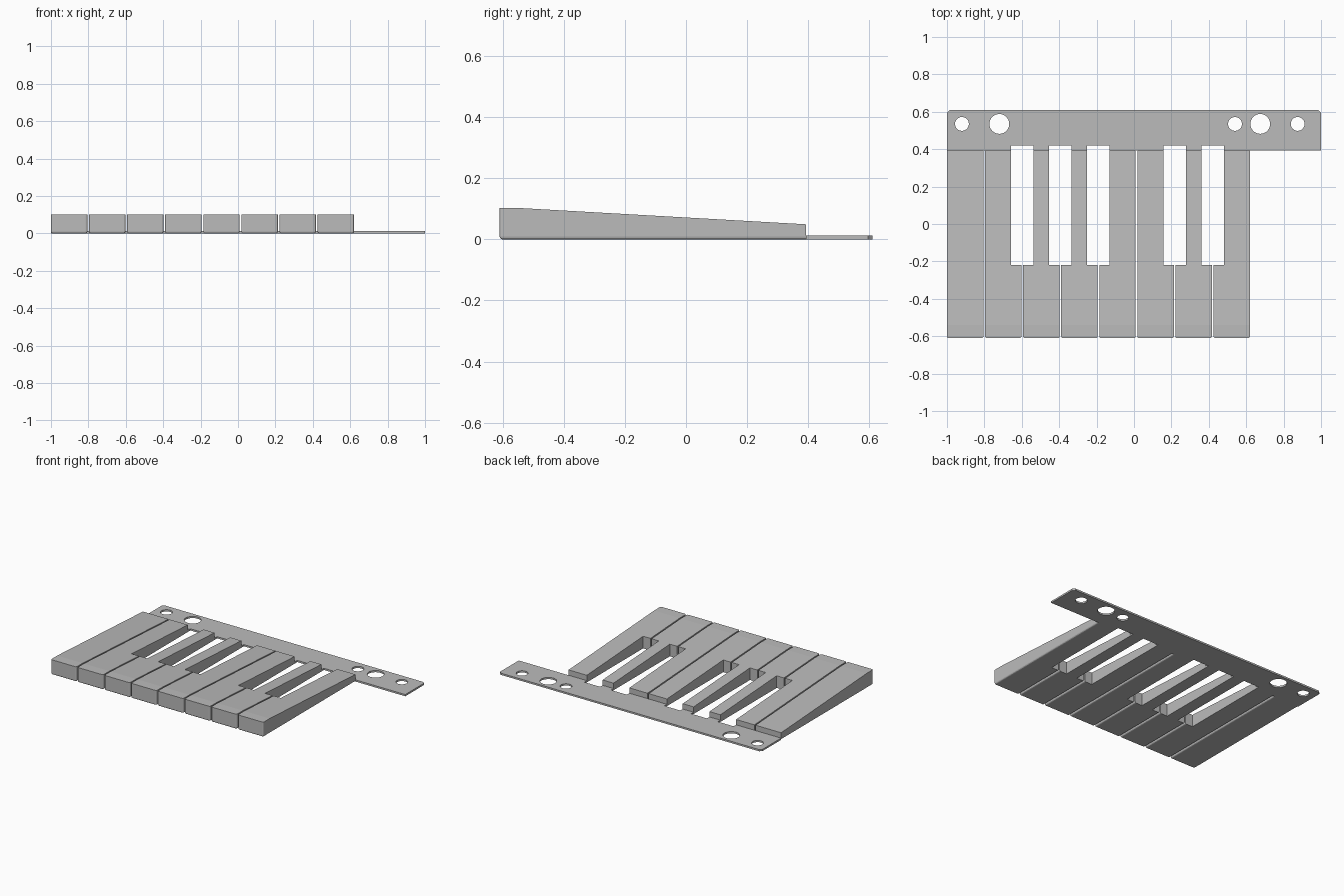
import bpy, bmesh, math
from mathutils import Vector

if "Cube" in bpy.data.objects:
    bpy.data.objects.remove(bpy.data.objects["Cube"])

grey = bpy.data.materials.new("light grey")
grey.use_nodes = True
colour = (0.5, 0.5, 0.5, 1)
grey.diffuse_color = colour
grey.node_tree.nodes["Principled BSDF"].inputs["Base Color"].default_value = colour

KEYS = 8
LEFT, RIGHT, GAP = -1.0, 0.62, 0.009
PITCH = (RIGHT - LEFT + GAP) / KEYS
FRONT, BACK = -0.61, 0.393
SLOT_HALF, SLOT_FRONT, SLOT_BACK = 0.06, -0.22, 0.42
SLOTTED = (2, 3, 4, 6, 7)          # key boundaries with a slot for a raised key
TOP_BREAK, TOP, TOP_BACK = -0.54, 0.102, 0.049
PLATE_TOP = 0.012


def boundary(i):
    return LEFT + PITCH * i - GAP / 2


def finish(bm, name):
    bmesh.ops.recalc_face_normals(bm, faces=bm.faces)
    mesh = bpy.data.meshes.new(name)
    bm.to_mesh(mesh)
    bm.free()
    mesh.materials.append(grey)
    obj = bpy.data.objects.new(name, mesh)
    bpy.context.collection.objects.link(obj)
    return obj


def loop_edges(bm, points):
    verts = [bm.verts.new((x, y, 0)) for x, y in points]
    return [bm.edges.new((a, b)) for a, b in zip(verts, verts[1:] + verts[:1])]


def extrude_up(bm, height):
    ret = bmesh.ops.extrude_face_region(bm, geom=bm.faces[:])
    top = [g for g in ret["geom"] if isinstance(g, bmesh.types.BMVert)]
    bmesh.ops.translate(bm, verts=top, vec=(0, 0, height))
    return top


def build_key(i):
    x0 = LEFT + PITCH * i
    x1 = x0 + PITCH - GAP
    # Outline, narrowed behind the slot front where a slot borders the key
    right = [(x1, FRONT), (x1, BACK)]
    left = [(x0, BACK), (x0, FRONT)]
    if i + 1 in SLOTTED:
        s = boundary(i + 1) - SLOT_HALF
        right = [(x1, FRONT), (x1, SLOT_FRONT), (s, SLOT_FRONT), (s, BACK)]
    if i in SLOTTED:
        s = boundary(i) + SLOT_HALF
        left = [(s, BACK), (s, SLOT_FRONT), (x0, SLOT_FRONT), (x0, FRONT)]
    bm = bmesh.new()
    bm.faces.new([bm.verts.new((x, y, 0)) for x, y in right + left])
    extrude_up(bm, TOP)
    # Flat lip at the front, then a slope down to the back
    bmesh.ops.bisect_plane(bm, geom=bm.verts[:] + bm.edges[:] + bm.faces[:],
                           plane_co=(0, TOP_BREAK, 0), plane_no=(0, 1, 0))
    for v in bm.verts:
        if v.co.z > TOP / 2 and v.co.y > TOP_BREAK:
            t = (v.co.y - TOP_BREAK) / (BACK - TOP_BREAK)
            v.co.z = TOP + (TOP_BACK - TOP) * t

    # Round the front corners and the lower outer edges
    def rounded(e):
        a, b = (v.co for v in e.verts)
        front = abs(a.y - FRONT) < 1e-4 and abs(b.y - FRONT) < 1e-4
        side = any(abs(a.x - x) < 1e-4 and abs(b.x - x) < 1e-4 for x in (x0, x1))
        low = max(a.z, b.z) < 1e-4
        upright = abs(a.z - b.z) > 0.05
        return (low and (front or side)) or (upright and front)
    bmesh.ops.bevel(bm, geom=[e for e in bm.edges if rounded(e)], offset=0.009,
                    segments=3, profile=0.5, affect='EDGES', clamp_overlap=True)
    finish(bm, f"key_{i + 1}")


def build_plate():
    bm = bmesh.new()
    c, back = 0.015, 0.61
    outline = [(1, BACK), (1, back - c), (1 - c, back), (c - 1, back),
               (-1, back - c), (-1, BACK)]
    # Notches that continue the slots into the plate
    for i in SLOTTED:
        a, b = boundary(i) - SLOT_HALF, boundary(i) + SLOT_HALF
        outline += [(a, BACK), (a, SLOT_BACK), (b, SLOT_BACK), (b, BACK)]
    edges = loop_edges(bm, outline)
    # Screw holes and larger locating holes
    for x, r in ((-0.92, 0.037), (-0.72, 0.053), (0.54, 0.037),
                 (0.675, 0.053), (0.875, 0.037)):
        ring = [(x + r * math.cos(k * math.tau / 32),
                 0.535 + r * math.sin(k * math.tau / 32)) for k in range(32)]
        edges += loop_edges(bm, ring)
    bmesh.ops.triangle_fill(bm, edges=edges, use_beauty=True, normal=Vector((0, 0, 1)))
    extrude_up(bm, PLATE_TOP)
    finish(bm, "mounting_plate")


for index in range(KEYS):
    build_key(index)
build_plate()
